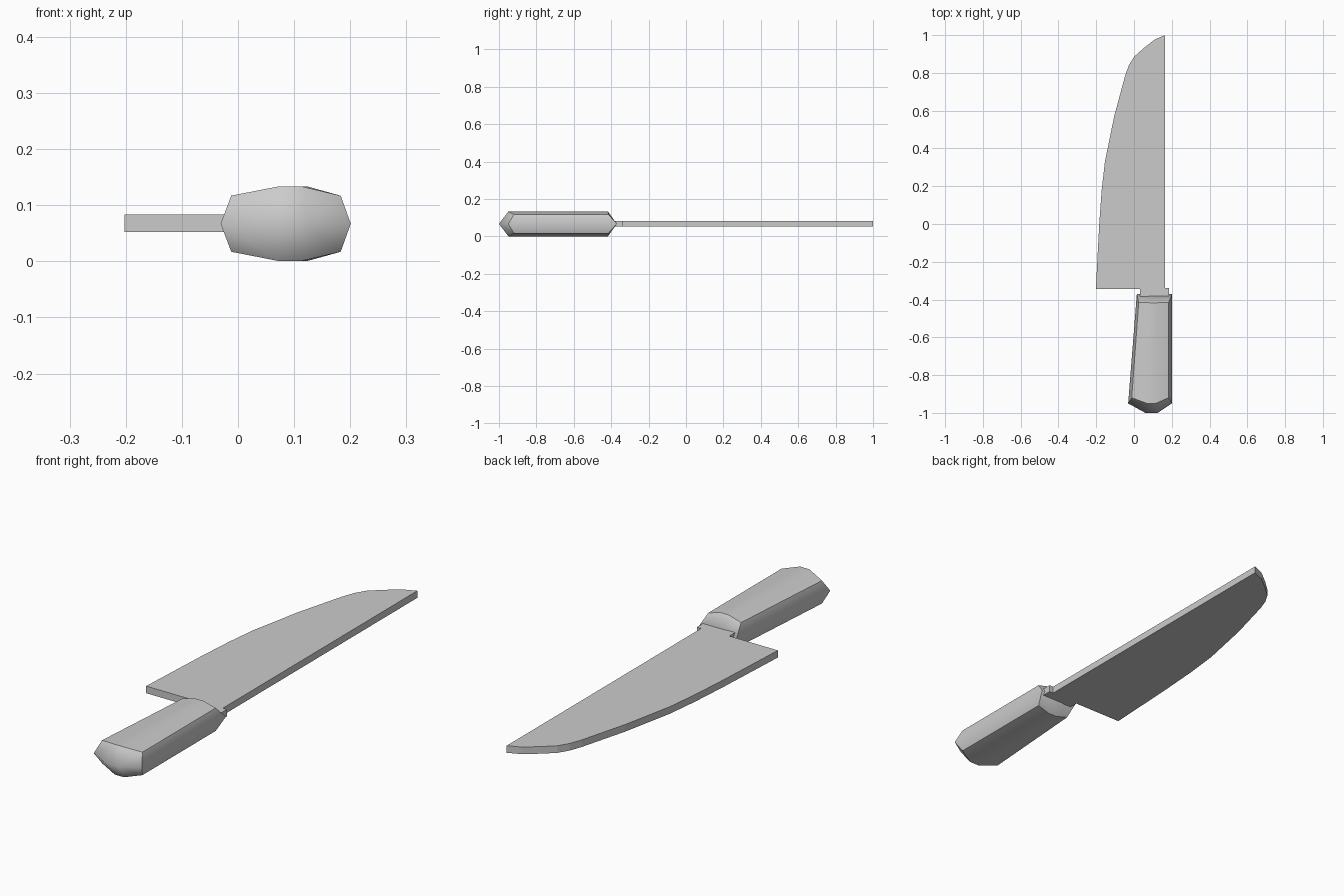
import bpy, bmesh

if "Cube" in bpy.data.objects:
    bpy.data.objects.remove(bpy.data.objects["Cube"])

MID = 0.067


def make_object(name, bm):
    bmesh.ops.recalc_face_normals(bm, faces=bm.faces[:])
    mesh = bpy.data.meshes.new(name)
    bm.to_mesh(mesh)
    bm.free()
    obj = bpy.data.objects.new(name, mesh)
    bpy.context.collection.objects.link(obj)
    return obj


# Blade: flat outline with heel, curved edge, straight spine and tang
outline = [(-0.202, -0.345), (-0.184, 0.0), (-0.171, 0.18), (-0.154, 0.33),
           (-0.105, 0.57), (-0.047, 0.785), (-0.027, 0.84), (0.0, 0.885),
           (0.05, 0.93), (0.11, 0.977), (0.165, 1.0), (0.165, -0.34),
           (0.185, -0.34), (0.185, -0.395), (0.032, -0.395), (0.032, -0.345)]
bm = bmesh.new()
face = bm.faces.new([bm.verts.new((x, y, 0.052)) for x, y in outline])
grown = bmesh.ops.extrude_face_region(bm, geom=[face])
bmesh.ops.translate(bm, vec=(0, 0, 0.031),
                    verts=[g for g in grown["geom"] if isinstance(g, bmesh.types.BMVert)])
make_object("blade", bm)

# Handle: crowned top panel sloping down to a wider mid-height rim, mirrored below
rows = [
    [(-0.031, -0.95, 0), (0.06, -1.0, 0), (0.125, -1.0, 0), (0.201, -0.95, 0)],
    [(-0.012, -0.92, 0.05), (0.07, -0.95, 0.066), (0.115, -0.95, 0.066), (0.183, -0.92, 0.05)],
    [(0.025, -0.415, 0.05), (0.085, -0.417, 0.066), (0.125, -0.417, 0.066), (0.183, -0.415, 0.05)],
    [(0.015, -0.37, 0), (0.085, -0.37, 0), (0.125, -0.37, 0), (0.201, -0.37, 0)],
]
bm = bmesh.new()
group = bm.faces.layers.int.new("panel")
for s in (1, -1):
    grid = [[bm.verts.new((x, y, MID + s * z)) for x, y, z in row] for row in rows]
    for r, panel in enumerate((1, 2 + s, 4)):
        for c in range(3):
            f = bm.faces.new((grid[r][c], grid[r][c + 1], grid[r + 1][c + 1], grid[r + 1][c]))
            f[group] = panel
    for c, panel in ((0, 5), (3, 6)):
        f = bm.faces.new([grid[r][c] for r in range(4)])
        f[group] = panel
bmesh.ops.remove_doubles(bm, verts=bm.verts[:], dist=0.0005)

# Smooth within each panel, sharp where panels meet
for f in bm.faces:
    f.smooth = True
    # top and bottom get their own ids
    if f[group] in (1, 3) and all(abs(v.co.z - MID) > 0.01 for v in f.verts):
        f[group] = 7 if f.calc_center_median().z > MID else 8
for e in bm.edges:
    e.smooth = len({f[group] for f in e.link_faces}) == 1
make_object("handle", bm)
